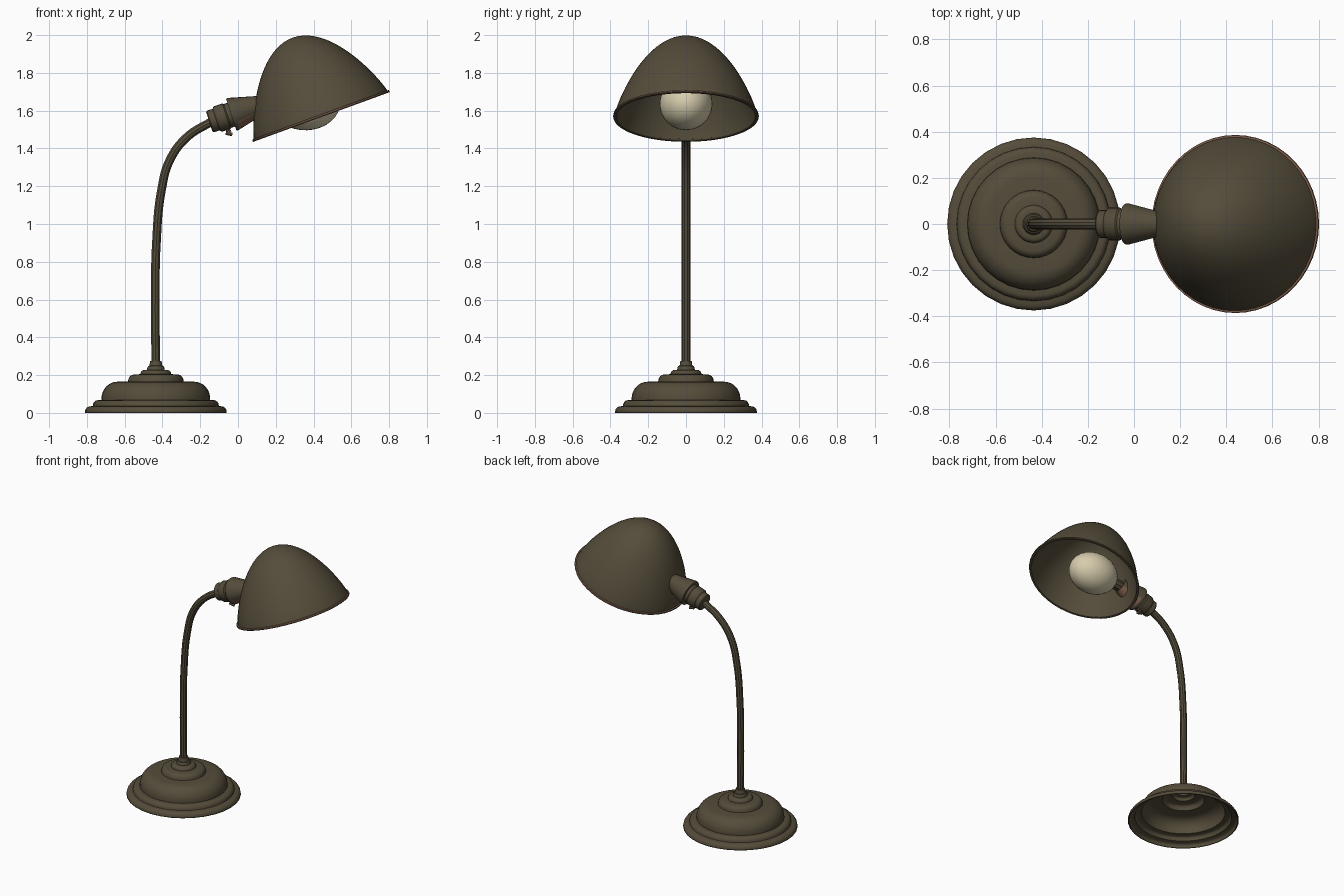
import bpy, bmesh, math
from mathutils import Matrix, Vector

if "Cube" in bpy.data.objects:
    bpy.data.objects.remove(bpy.data.objects["Cube"])


def mat(name, c):
    m = bpy.data.materials.new(name)
    m.diffuse_color = (*c, 1)
    m.use_nodes = True
    m.node_tree.nodes["Principled BSDF"].inputs["Base Color"].default_value = m.diffuse_color
    return m


BRONZE = mat("dark bronze", (0.09, 0.073, 0.043))
COPPER = mat("worn copper", (0.21, 0.115, 0.072))
GLASS = mat("cream glass", (0.68, 0.61, 0.42))


def finish(ob, angle=35):
    bpy.ops.object.select_all(action='DESELECT')
    ob.select_set(True)
    bpy.context.view_layer.objects.active = ob
    bpy.ops.object.shade_smooth_by_angle(angle=math.radians(angle))


def lathe(name, profile, loc, tilt=0, mats=(BRONZE,), n=32, rule=None, shell=0):
    """Revolve (radius, height) points; tilt leans the axis toward +x."""
    bm = bmesh.new()
    rings = [[bm.verts.new((r * math.cos(2 * math.pi * i / n), r * math.sin(2 * math.pi * i / n), z))
              for i in range(n)] for r, z in profile]
    for a, b in zip(rings, rings[1:]):
        for i in range(n):
            k = (i + 1) % n
            bm.faces.new((a[i], a[k], b[k], b[i]))
    bmesh.ops.remove_doubles(bm, verts=bm.verts, dist=1e-5)
    bm.normal_update()
    M = Matrix.Translation(loc) @ Matrix.Rotation(math.radians(tilt), 4, 'Y')
    if rule:
        for f in bm.faces:
            f.material_index = rule(f.calc_center_median(), M.to_3x3() @ f.normal)
    bm.transform(M)
    me = bpy.data.meshes.new(name)
    bm.to_mesh(me)
    bm.free()
    for m in mats:
        me.materials.append(m)
    ob = bpy.data.objects.new(name, me)
    bpy.context.collection.objects.link(ob)
    finish(ob)
    if shell:
        s = ob.modifiers.new("shell", 'SOLIDIFY')
        s.thickness = shell
        s.offset = -1
    return ob


def tube(name, pts, radius, m):
    cu = bpy.data.curves.new(name, 'CURVE')
    cu.dimensions = '3D'
    cu.bevel_depth = radius
    cu.bevel_resolution = 3
    cu.use_fill_caps = True
    cu.resolution_u = 8
    sp = cu.splines.new('BEZIER')
    sp.bezier_points.add(len(pts) - 1)
    for p, (x, y, z) in zip(sp.bezier_points, pts):
        p.co = (x, y, z)
        p.handle_left_type = p.handle_right_type = 'AUTO'
    cu.materials.append(m)
    ob = bpy.data.objects.new(name, cu)
    bpy.context.collection.objects.link(ob)
    bpy.ops.object.select_all(action='DESELECT')
    ob.select_set(True)
    bpy.context.view_layer.objects.active = ob
    bpy.ops.object.convert(target='MESH')
    finish(bpy.context.object)


def arc(r, z, dr, dz, steps=6):
    """Quarter-round shoulder from (r, z) in and up by dr, dz."""
    return [(r - dr * (1 - math.cos(t)), z + dz * math.sin(t))
            for t in (math.pi / 2 * i / steps for i in range(steps + 1))]


# stepped hollow base
base = ([(0.375, 0.0)] + arc(0.375, 0.008, 0.03, 0.027, 4) + arc(0.334, 0.037, 0.025, 0.03, 4)
        + [(0.288, 0.068)] + arc(0.288, 0.075, 0.085, 0.09, 8)
        + arc(0.147, 0.167, 0.03, 0.036, 4) + arc(0.082, 0.205, 0.02, 0.022, 4)
        + arc(0.047, 0.228, 0.012, 0.022, 3) + [(0.033, 0.255), (0.03, 0.275), (0.0, 0.278)])
lathe("base", base, (-0.435, 0, 0), shell=0.008)

# curved arm
tube("arm", [(-0.435, 0, 0.24), (-0.438, 0, 0.6), (-0.432, 0, 0.9), (-0.405, 0, 1.18),
             (-0.36, 0, 1.34), (-0.27, 0, 1.46), (-0.13, 0, 1.548)], 0.024, BRONZE)

# collar and tapered lamp holder, worn to copper underneath
holder = [(0, 0), (0.054, 0), (0.06, 0.006), (0.06, 0.038), (0.066, 0.042), (0.071, 0.05),
          (0.071, 0.095), (0.066, 0.102), (0.066, 0.122), (0.088, 0.122), (0.09, 0.13),
          (0.088, 0.14), (0.055, 0.27), (0.05, 0.29), (0, 0.29)]
lathe("lamp_holder", holder, (-0.152, 0, 1.541), 72, (BRONZE, COPPER), n=24,
      rule=lambda c, nrm: int(c.z > 0.14 and nrm.z < -0.4))

# turn switch under the holder
tube("switch_stem", [(-0.07, 0, 1.53), (-0.045, 0, 1.485)], 0.012, COPPER)
tube("switch_key", [(-0.065, 0, 1.482), (-0.03, 0, 1.474)], 0.010, COPPER)

# tilted dome shade with copper-edged rim
A, H = 0.378, 0.443
dome = [(A * math.cos(t), H * (1 - math.cos(t) ** 2) ** (1 / 1.2))
        for t in (math.pi / 2 * i / 20 for i in range(21))]
dome[-1] = (0, H)
lathe("shade", dome, (0.44, 0, 1.57), -20, n=48, shell=0.01)
rim = [(0.370, -0.004), (0.384, -0.004), (0.386, 0.001), (0.384, 0.008), (0.374, 0.010), (0.366, 0.006), (0.370, -0.004)]
lathe("shade_rim", rim, (0.44, 0, 1.57), -20, (BRONZE, COPPER), n=48,
      rule=lambda c, nrm: int(c.z > 0.003 and Vector((c.x, c.y)).length > 0.37))

# bulb and its neck
tube("bulb_neck", [(0.1, 0, 1.62), (0.24, 0, 1.637)], 0.04, BRONZE)
bulb = [(0.14 * math.sin(t), -0.18 * math.cos(t)) for t in (math.pi * i / 16 for i in range(17))]
lathe("bulb", bulb, (0.36, 0, 1.636), 88, (GLASS,))
